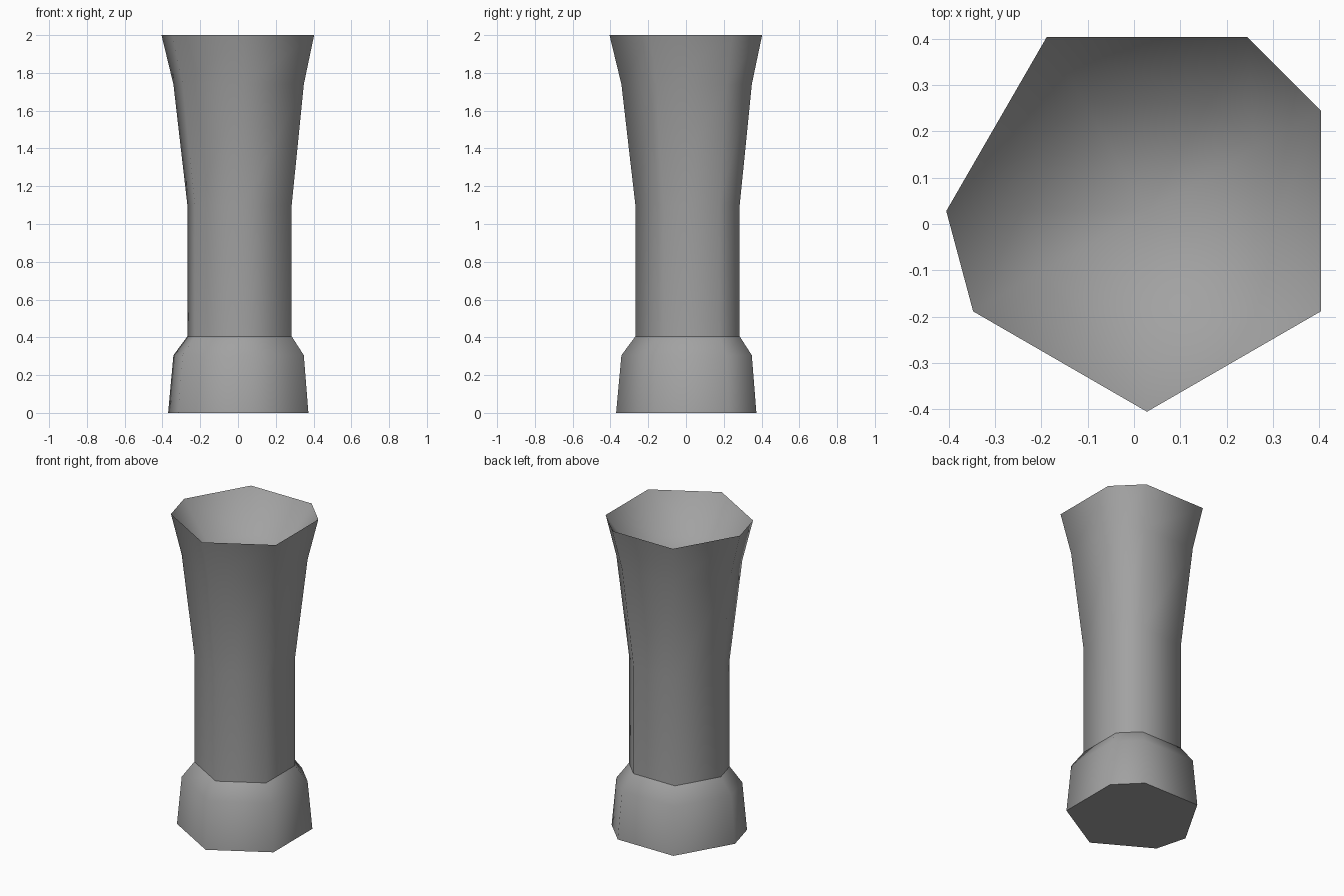
import bpy, bmesh, math

cube = bpy.data.objects.get("Cube")
if cube:
    bpy.data.objects.remove(cube, do_unlink=True)

# Uneven seven-sided outline: corners of a twelve-sided ring, some left out
CORNERS = [math.radians(a) for a in (30, 60, 120, 180, 210, 270, 330)]
CENTRE = 0.028

stone = bpy.data.materials.new("grey stone")
stone.use_nodes = True
colour = (0.36, 0.36, 0.36, 1)
stone.diffuse_color = colour
stone.node_tree.nodes["Principled BSDF"].inputs["Base Color"].default_value = colour


def lathe(name, profile, inward=False, floor=False, tip=None):
    """Sweep (radius, height) pairs round the outline, smooth shaded."""
    bm = bmesh.new()
    rings = [[bm.verts.new((CENTRE + r * math.cos(a), CENTRE + r * math.sin(a), z))
              for a in CORNERS] for r, z in profile]
    n = len(CORNERS)
    for low, high in zip(rings, rings[1:]):
        for i in range(n):
            j = (i + 1) % n
            bm.faces.new((low[i], low[j], high[j], high[i]))
    if tip is not None:
        point = bm.verts.new((CENTRE, CENTRE, tip))
        for i in range(n):
            bm.faces.new((rings[0][(i + 1) % n], rings[0][i], point))
    for face in bm.faces:
        face.smooth = True
    if floor:
        base = bm.faces.new(rings[0][::-1])
        for edge in base.edges:
            edge.smooth = False
    if inward:
        bmesh.ops.reverse_faces(bm, faces=bm.faces)
    mesh = bpy.data.meshes.new(name)
    bm.to_mesh(mesh)
    bm.free()
    mesh.materials.append(stone)
    obj = bpy.data.objects.new(name, mesh)
    bpy.context.collection.objects.link(obj)
    return obj


# Foot with a sloped shoulder and a closed underside
lathe("foot", [(0.398, 0), (0.37, 0.305), (0.296, 0.405)], floor=True)

# Straight shaft that flares towards the rim
lathe("shaft", [(0.296, 0.405), (0.296, 1.1), (0.37, 1.74), (0.433, 2)])

# Hollow basin inside the rim
lathe("basin", [(0.27, 1.77), (0.433, 2)], inward=True, tip=1.73)
